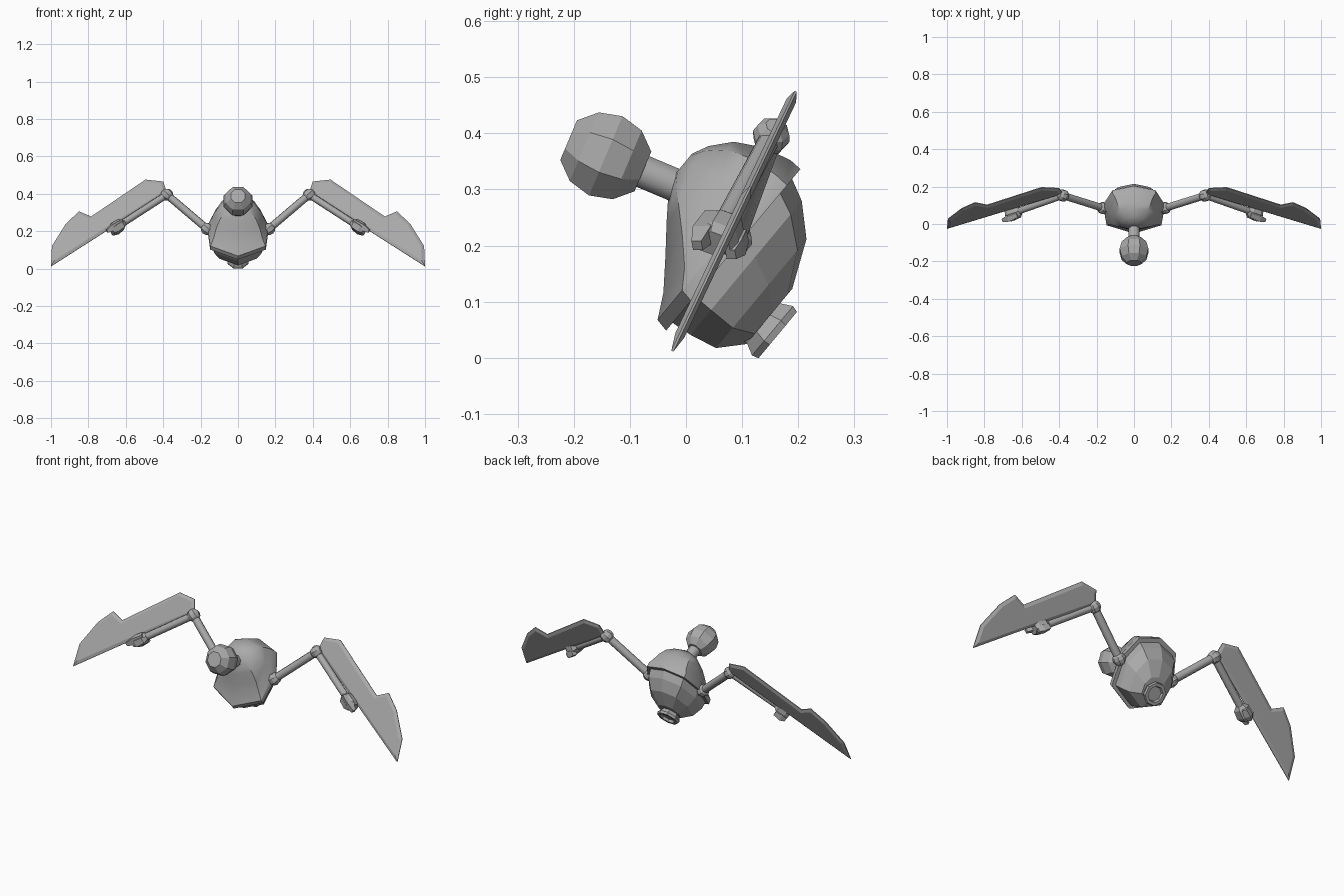
import bpy, bmesh
from math import sin, cos, pi, radians
from mathutils import Vector as V

cube = bpy.data.objects.get("Cube")
if cube:
    bpy.data.objects.remove(cube, do_unlink=True)

grey = bpy.data.materials.new("grey")
grey.use_nodes = True
colour = (0.4, 0.4, 0.4, 1)
grey.diffuse_color = colour
grey.node_tree.nodes["Principled BSDF"].inputs["Base Color"].default_value = colour


def loft(name, rings, smooth=0):
    """Skin a list of equal-length point rings and cap both ends."""
    bm = bmesh.new()
    loops = [[bm.verts.new(p) for p in ring] for ring in rings]
    for lo, hi in zip(loops, loops[1:]):
        for i in range(len(lo)):
            j = (i + 1) % len(lo)
            bm.faces.new((lo[i], lo[j], hi[j], hi[i]))
    bm.faces.new(loops[0][::-1])
    bm.faces.new(loops[-1])
    bmesh.ops.recalc_face_normals(bm, faces=bm.faces)
    mesh = bpy.data.meshes.new(name)
    bm.to_mesh(mesh)
    bm.free()
    mesh.materials.append(grey)
    obj = bpy.data.objects.new(name, mesh)
    bpy.context.collection.objects.link(obj)
    if smooth:
        bpy.ops.object.select_all(action="DESELECT")
        obj.select_set(True)
        bpy.context.view_layer.objects.active = obj
        bpy.ops.object.shade_smooth_by_angle(angle=radians(smooth))
    return obj


def turned(name, start, end, profile, sides=8, up=V((0, 0, 1)), squash=1, smooth=0):
    """Round part along start-end; profile holds (distance, radius)."""
    start, axis = V(start), (V(end) - V(start)).normalized()
    u = axis.cross(up).normalized()
    w = u.cross(axis)
    rings = []
    for d, r in profile:
        rings.append([start + axis * d + u * r * cos((k + .5) * 2 * pi / sides)
                      + w * r * squash * sin((k + .5) * 2 * pi / sides) for k in range(sides)])
    return loft(name, rings, smooth)


def ball(name, centre, r, toward, sides=8, angles=(30, 60, 90, 120, 150)):
    c = V(centre)
    return turned(name, c, c + V(toward),
                  [(-r * cos(radians(a)), r * sin(radians(a))) for a in angles], sides)


def rod(name, start, end, r, sides=8):
    length = (V(end) - V(start)).length
    return turned(name, start, end, [(0, r), (length, r)], sides, smooth=50)


# Body frame: tilted axis runs down and back
centre = V((0, .075, .2))
axis = V((0, .77, -.64))
along = V((0, .64, .77))
half = [(0, -1), (.9, -.63), (1, .16), (.7, .8), (0, 1)]
outline = half + [(-x, t) for x, t in half[-2:0:-1]]


def body_ring(depth, shift, width, length):
    return [centre + axis * depth + V((x * width, 0, 0)) + along * (shift + t * length)
            for x, t in outline]


loft("front_shell", [body_ring(*r) for r in (
    (.012, 0, .148, .172), (.012, 0, .165, .187), (-.012, .003, .163, .185),
    (-.035, .022, .145, .16), (-.075, .042, .128, .126), (-.11, .055, .105, .094),
    (-.14, .058, .07, .056), (-.154, .06, .03, .025))], 35)
loft("rear_shell", [body_ring(*r) for r in (
    (0, 0, .146, .17), (.05, -.01, .143, .155), (.1, -.028, .112, .126),
    (.137, -.05, .06, .064))])

# Tail socket with a recessed end
tail = centre + along * -.066
turned("tail_socket", tail, tail + axis,
       [(.1, .05), (.137, .05), (.158, .062), (.17, .058), (.17, .042), (.157, .038)])

# Head and neck
head = V((0, -.143, .36))
neck_base = V((0, .03, .287))
ball("head", head, .083, head - neck_base)
rod("neck", neck_base, head, .032)

wing_outline = [(.38, .405), (.40, .465), (.495, .475), (.785, .278), (.85, .305),
                (.92, .24), (.995, .12), (1, .012), (.635, .245)]
wing_inner = [(.40, .408), (.412, .452), (.49, .459), (.78, .262), (.847, .287),
              (.906, .232), (.978, .117), (.982, .04), (.633, .262)]
wing_normal = V((0, 1, -.475)).normalized()

for side, s in (("left", 1), ("right", -1)):
    # Arm chain from shoulder to wrist
    shoulder = V((s * .165, .085, .212))
    elbow = V((s * .38, .152, .395))
    wrist = V((s * .62, .068, .24))
    lower = (wrist - elbow).normalized()
    ball(f"{side}_shoulder", shoulder, .034, elbow - shoulder)
    rod(f"{side}_upper_arm", shoulder, elbow, .021)
    ball(f"{side}_elbow", elbow, .034, elbow - shoulder)
    rod(f"{side}_forearm", elbow, wrist, .019)

    # Hand: flared palm, a tapering finger and a thumb
    turned(f"{side}_palm", wrist - lower * .015, wrist + lower,
           [(0, .022), (.02, .042), (.065, .046), (.085, .034)], 6, squash=.75)
    for part, offset, reach in (("finger", V((0, -.02, .012)), .1),
                                ("thumb", V((0, .03, -.022)), .065)):
        base = wrist + offset
        turned(f"{side}_{part}", base, base + lower,
               [(0, .018), (reach * .6, .024), (reach, .013)], 4)

    # Wing blade: flat sheet with bevelled edges
    def sheet(points, lift):
        return [V((s * x, -.03 + .475 * z, z)) + wing_normal * lift for x, z in points]
    loft(f"{side}_wing", [sheet(wing_inner, -.009), sheet(wing_outline, -.002),
                          sheet(wing_outline, .002), sheet(wing_inner, .009)])
